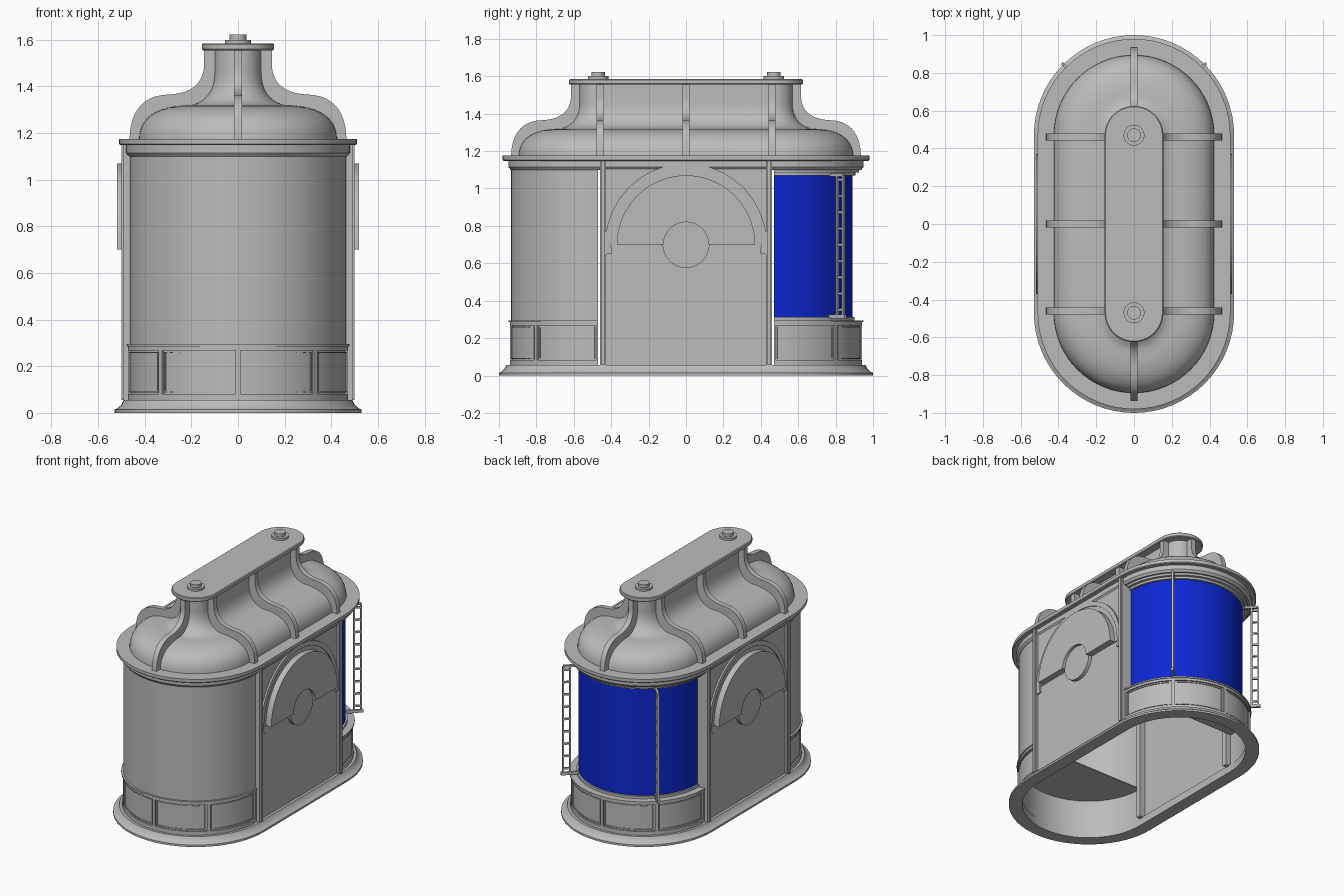
import bpy, bmesh, math
from mathutils import Matrix, Vector
from mathutils.geometry import interpolate_bezier

if "Cube" in bpy.data.objects:
    bpy.data.objects.remove(bpy.data.objects["Cube"])

C = 0.47                      # centre of each rounded end along y
PI = math.pi


def material(name, rgb):
    m = bpy.data.materials.new(name)
    m.diffuse_color = (*rgb, 1)
    m.use_nodes = True
    m.node_tree.nodes["Principled BSDF"].inputs["Base Color"].default_value = m.diffuse_color
    return m


GREY = material("stone grey", (0.5, 0.5, 0.5))
BLUE = material("deep blue", (0.004, 0.02, 0.65))


def finish(name, bm, mat=GREY, matrix=None):
    bmesh.ops.remove_doubles(bm, verts=bm.verts, dist=1e-5)
    bmesh.ops.recalc_face_normals(bm, faces=bm.faces)
    if matrix:
        bm.transform(matrix)
    me = bpy.data.meshes.new(name)
    bm.to_mesh(me)
    bm.free()
    me.materials.append(mat)
    ob = bpy.data.objects.new(name, me)
    bpy.context.collection.objects.link(ob)
    bpy.ops.object.select_all(action='DESELECT')
    ob.select_set(True)
    bpy.context.view_layer.objects.active = ob
    bpy.ops.object.shade_smooth_by_angle(angle=math.radians(32))
    return ob


def stadium(name, profile, closed=True, caps=False, n=32):
    """Sweep an (offset, height) profile round the rounded-end plan."""
    bm = bmesh.new()
    plan = [(PI * i / n, C) for i in range(n + 1)]
    plan += [(PI + PI * i / n, -C) for i in range(n + 1)]
    rings = [[bm.verts.new((r * math.cos(a), c + r * math.sin(a), z)) for a, c in plan]
             for r, z in profile]
    pairs = list(zip(rings, rings[1:])) + ([(rings[-1], rings[0])] if closed else [])
    for p, q in pairs:
        for i in range(len(plan)):
            j = (i + 1) % len(plan)
            bm.faces.new((p[i], p[j], q[j], q[i]))
    if caps:
        bm.faces.new(rings[0])
        bm.faces.new(rings[-1])
    return finish(name, bm)


def sector(name, r0, r1, a0, a1, d0, d1, matrix, mat=GREY):
    """Ring or disc sector in the local xy plane, from depth d0 to d1."""
    bm = bmesh.new()
    n = max(2, round(abs(a1 - a0) / 5))
    cuts = []
    for i in range(n + 1):
        a = math.radians(a0 + (a1 - a0) * i / n)
        cuts.append([bm.verts.new((r * math.cos(a), r * math.sin(a), d))
                     for r, d in ((r0, d0), (r1, d0), (r1, d1), (r0, d1))])
    for p, q in zip(cuts, cuts[1:]):
        for k in range(4):
            bm.faces.new((p[k], p[(k + 1) % 4], q[(k + 1) % 4], q[k]))
    if abs(a1 - a0) < 360:
        bm.faces.new(cuts[0])
        bm.faces.new(cuts[-1])
    return finish(name, bm, mat, matrix)


def box(name, lo, hi, matrix=None):
    bm = bmesh.new()
    bmesh.ops.create_cube(bm, size=1)
    lo, hi = Vector(lo), Vector(hi)
    bm.transform(Matrix.Translation((lo + hi) / 2) @ Matrix.Diagonal((*(hi - lo), 1)))
    return finish(name, bm, GREY, matrix)


def curve(*segments):
    pts = []
    for s in segments:
        p = interpolate_bezier(*[Vector((r, z, 0)) for r, z in s], 12)
        pts += [(v.x, v.y) for v in p][1 if pts else 0:]
    return pts


# Plinth, frieze, cornice and roof
stadium("plinth", [(.53, 0), (.53, .014), (.517, .02), (.50, .035), (.49, .055),
                   (.44, .055), (.44, 0)])
stadium("frieze", [(.46, 1.10), (.468, 1.10), (.48, 1.115), (.48, 1.15), (.42, 1.15), (.42, 1.10)])
stadium("cornice", [(.505, 1.148), (.51, 1.153), (.51, 1.175), (.40, 1.175), (.40, 1.148)])
dome = curve([(.425, 1.17), (.425, 1.27), (.34, 1.32), (.20, 1.32)],
             [(.20, 1.32), (.13, 1.335), (.10, 1.39), (.10, 1.46)]) + [(.10, 1.56)]
stadium("roof_dome", dome, closed=False)
stadium("roof_cap", [(.15, 1.555), (.155, 1.56), (.155, 1.58), (.15, 1.585)], closed=False, caps=True)

# Curved roof ribs
outer = curve([(.465, 1.17), (.465, 1.29), (.41, 1.362), (.30, 1.365)],
              [(.30, 1.365), (.19, 1.37), (.145, 1.42), (.145, 1.50)]) + [(.145, 1.56)]


def rib(name, matrix):
    bm = bmesh.new()
    outline = outer + [(r - .008, z - .004) for r, z in reversed(dome)]
    face = bm.faces.new([bm.verts.new((r, -.018, z)) for r, z in outline])
    ext = bmesh.ops.extrude_face_region(bm, geom=[face])
    for v in ext['geom']:
        if isinstance(v, bmesh.types.BMVert):
            v.co.y = .018
    finish(name, bm, GREY, matrix)


for s in (0, 1):
    for y in (-.46, 0, .46):
        rib("side_rib", Matrix.Translation((0, y, 0)) @ Matrix.Rotation(PI * s, 4, 'Z'))
    rib("end_rib", Matrix.Rotation(PI * s + PI / 2, 4, 'Z') @ Matrix.Translation((C, 0, 0)))
    # Roof knobs
    top = Matrix.Translation((0, C - 2 * C * s, 0))
    sector("knob_base", 0, .055, 0, 360, 1.58, 1.60, top)
    sector("knob_top", 0, .036, 0, 360, 1.60, 1.622, top)

# Rounded ends: local +y points outward
for s in (0, 1):
    end = Matrix.Rotation(PI * s, 4, 'Z') @ Matrix.Translation((0, C, 0))
    sector("dado_wall", .445, .462, 0, 180, .05, .29, end)
    sector("dado_bottom_rail", .455, .472, 0, 180, .055, .082, end)
    sector("dado_top_rail", .455, .472, 0, 180, .268, .288, end)
    sector("dado_sill", .41, .478, 0, 180, .285, .295, end)
    sector("end_floor", 0, .45, 0, 180, .283, .29, end)
    for k in range(5):
        a = 45 * k
        sector("dado_post", .455, .472, max(a - 1.3, 0), min(a + 1.3, 180), .08, .27, end)
    # Thin bead frames inside the panels
    for k in range(4):
        a, b = 45 * k + 2.2, 45 * k + 42.8
        for z in (.088, .256):
            sector("panel_bead", .458, .467, a, b, z, z + .006, end)
        for c in (a, b - .8):
            sector("panel_bead", .458, .467, c, c + .8, .088, .262, end)

back = Matrix.Translation((0, C, 0))
front = Matrix.Rotation(PI, 4, 'Z') @ back
sector("front_curved_wall", .45, .465, 0, 180, .29, 1.105, front)
sector("back_blue_screen", .405, .42, 0, 180, .29, 1.10, back, BLUE)
sector("screen_bottom_ring", .41, .432, 0, 180, .294, .312, back)
sector("screen_top_ring", .41, .435, 0, 180, 1.07, 1.085, back)
sector("screen_head", .41, .455, 0, 180, 1.085, 1.105, back)

# Radial ladders on the back end
for a in (45, 135):
    m = back @ Matrix.Rotation(math.radians(a), 4, 'Z')
    box("ladder_inner_rail", (.475, -.008, .32), (.486, .008, 1.07), m)
    box("ladder_outer_rail", (.52, -.008, .32), (.531, .008, 1.07), m)
    for i in range(9):
        z = .345 + i * .087
        box("ladder_rung", (.48, -.006, z), (.525, .006, z + .012), m)
    box("ladder_foot", (.42, -.008, .305), (.54, .008, .325), m)
    box("ladder_head", (.42, -.008, 1.065), (.525, .008, 1.08), m)

# Flat sides with pillars and arched hoods
for s in (0, 1):
    turn = Matrix.Rotation(PI * s, 4, 'Z')
    box("side_wall", (.455, -.46, .05), (.472, .46, 1.15), turn)
    for y in (-.445, .445):
        box("pillar", (.41, y - .016, .05), (.49, y + .016, 1.15), turn)
        box("pillar_fillet", (.485, y - .009, .055), (.50, y + .009, 1.148), turn)
    # local x, y, depth become y, z, x
    side = turn @ Matrix(((0, 0, 1, 0), (1, 0, 0, 0), (0, 1, 0, .70), (0, 0, 0, 1)))
    sector("arch_moulding", .40, .432, -7, 187, .465, .484, side)
    sector("arch_inner_moulding", .37, .402, 0, 180, .465, .478, side)
    sector("arch_hood", .12, .37, 0, 180, .465, .519, side)
    sector("round_boss", 0, .125, 0, 360, .465, .498, side)
